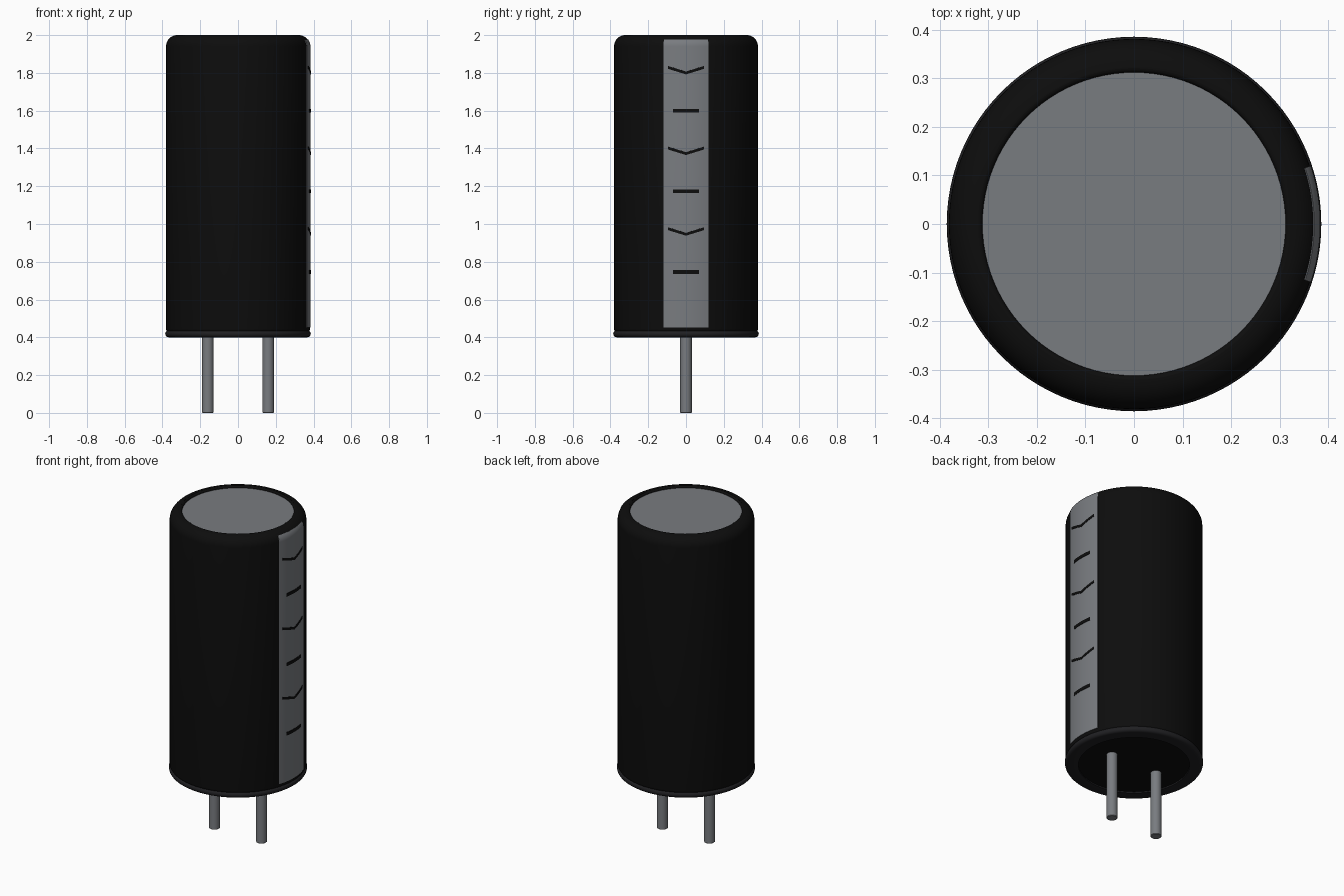
import bpy, bmesh
from math import sin, cos, asin, radians, pi

cube = bpy.data.objects.get("Cube")
if cube:
    bpy.data.objects.remove(cube, do_unlink=True)


def material(name, color):
    m = bpy.data.materials.new(name)
    m.use_nodes = True
    m.diffuse_color = (*color, 1)
    bsdf = next(n for n in m.node_tree.nodes if n.type == 'BSDF_PRINCIPLED')
    bsdf.inputs["Base Color"].default_value = (*color, 1)
    return m


black = material("sleeve black", (0.004, 0.004, 0.004))
charcoal = material("seal charcoal", (0.014, 0.014, 0.016))
grey = material("metal grey", (0.19, 0.20, 0.215))


def finish(name, bm, mat, thickness=0):
    mesh = bpy.data.meshes.new(name)
    bm.to_mesh(mesh)
    bm.free()
    ob = bpy.data.objects.new(name, mesh)
    bpy.context.collection.objects.link(ob)
    mesh.materials.append(mat)
    bpy.ops.object.select_all(action='DESELECT')
    ob.select_set(True)
    bpy.context.view_layer.objects.active = ob
    if thickness:
        mod = ob.modifiers.new("thickness", 'SOLIDIFY')
        mod.thickness, mod.offset = thickness, 0
        bpy.ops.object.modifier_apply(modifier=mod.name)
    bpy.ops.object.shade_smooth_by_angle(angle=radians(35))
    return ob


def lathe(name, profile, mat, steps=96, x=0):
    """Revolve (radius, z) points about a vertical axis at x."""
    bm = bmesh.new()
    verts = [bm.verts.new((r, 0, z)) for r, z in profile]
    edges = [bm.edges.new(pair) for pair in zip(verts, verts[1:])]
    bmesh.ops.spin(bm, geom=verts + edges, cent=(0, 0, 0), axis=(0, 0, 1),
                   angle=2 * pi, steps=steps, use_duplicate=False)
    bmesh.ops.remove_doubles(bm, verts=bm.verts, dist=0.0002)
    bmesh.ops.recalc_face_normals(bm, faces=bm.faces)
    bmesh.ops.translate(bm, verts=bm.verts, vec=(x, 0, 0))
    return finish(name, bm, mat)


def arc(r, z, radius, start, end, n=8):
    angles = [radians(start + (end - start) * i / n) for i in range(n + 1)]
    return [(r + radius * cos(a), z + radius * sin(a)) for a in angles]


def wrap(name, half_width, rows, mat, thickness, rise=0, n=12):
    """Curved plate on the +x side; rise lifts its ends into a chevron."""
    bm = bmesh.new()
    half = asin(half_width / BODY_R)
    grid = []
    for r, z in rows:
        ts = [2 * i / n - 1 for i in range(n + 1)]
        grid.append([bm.verts.new((r * cos(t * half), r * sin(t * half),
                                   z + rise * abs(t))) for t in ts])
    for low, high in zip(grid, grid[1:]):
        for i in range(n):
            bm.faces.new((low[i], low[i + 1], high[i + 1], high[i]))
    return finish(name, bm, mat, thickness)


BODY_R, ROUND = 0.381, 0.06
FILLET_R, FILLET_Z = BODY_R - ROUND, 2 - ROUND

# Sleeve with rounded shoulder and a lip around the lid
lathe("sleeve", [(0, 0.425), (0.36, 0.425)]
      + arc(BODY_R - 0.02, 0.445, 0.02, -90, 0, 5)
      + arc(FILLET_R, FILLET_Z, ROUND, 0, 90, 10)
      + arc(FILLET_R, 1.99, 0.009, 90, 180, 4)
      + [(0.312, 1.96), (0, 1.96)], black)

# Lid set just below the lip
lathe("lid", [(0, 1.95), (0.313, 1.95), (0.313, 1.987), (0, 1.987)], grey)

# Bottom rim and the seal inside it
lathe("bottom_rim", [(0, 0.43), (0.36, 0.437)]
      + arc(0.367, 0.4185, 0.0185, 90, -90, 8)
      + [(0.31, 0.4), (0.31, 0.415), (0, 0.415)], charcoal)
lathe("bottom_seal", [(0, 0.42), (0.311, 0.42), (0.311, 0.408), (0, 0.408)], black)

# Polarity stripe following the shoulder
wrap("stripe", 0.119, [(BODY_R, 0.453)] + arc(FILLET_R, FILLET_Z, ROUND, 0, 37, 6),
     grey, 0.005)

# Alternating chevrons and bars on the stripe
for i in range(3):
    z = 1.80 - 0.427 * i
    wrap("chevron_mark", 0.095, [(0.3835, z - 0.008), (0.3835, z + 0.007)],
         black, 0.004, rise=0.03)
    z = 1.6 - 0.427 * i
    wrap("bar_mark", 0.069, [(0.3835, z - 0.01), (0.3835, z + 0.01)], black, 0.004)

# Two wire leads
for side, x in (("left", 0.16), ("right", -0.16)):
    lathe(side + "_lead", [(0, 0), (0.028, 0), (0.031, 0.003), (0.031, 0.42), (0, 0.42)],
          grey, 24, x)
